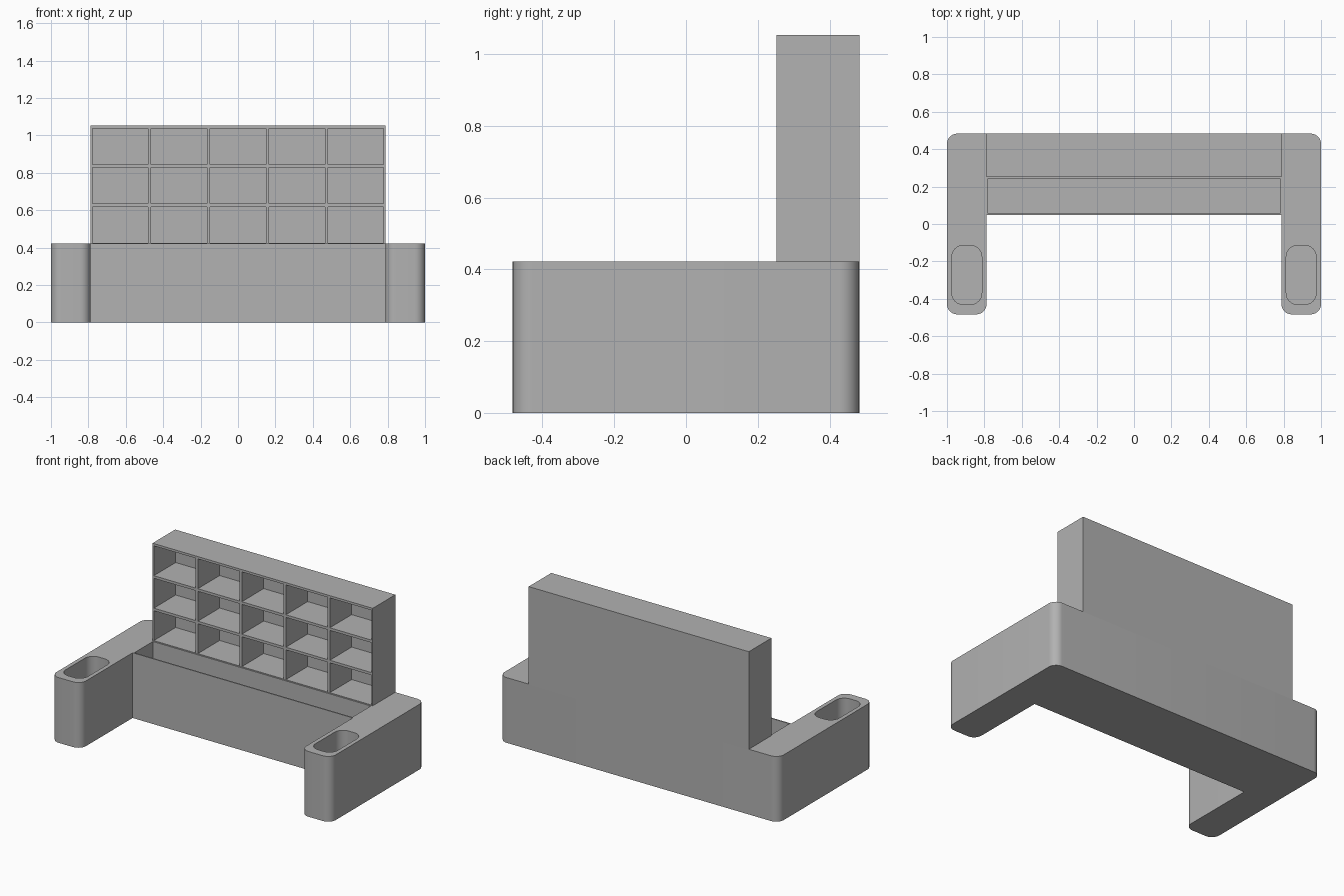
import bpy, bmesh, math

if "Cube" in bpy.data.objects:
    bpy.data.objects.remove(bpy.data.objects["Cube"], do_unlink=True)

GREY = 0.445
grey = bpy.data.materials.new("plain grey")
grey.use_nodes = True
grey.diffuse_color = (GREY, GREY, GREY, 1)
grey.node_tree.nodes["Principled BSDF"].inputs["Base Color"].default_value = (GREY, GREY, GREY, 1)

# Main sizes
W, D, H, TOP = 1.0, 0.483, 0.422, 1.053   # half width, half depth, base height, shelf top
INNER, LIP = 0.788, 0.048                 # inner face of arms, front of the middle section
SHELF_Y, WALL = 0.252, 0.008
R = 0.055


def outline(corners, steps=10):
    """Turn (x, y, radius) corners into a polygon with rounded corners."""
    pts = []
    for i, (x, y, r) in enumerate(corners):
        if r == 0:
            pts.append((x, y))
            continue
        px, py, _ = corners[i - 1]
        nx, ny, _ = corners[(i + 1) % len(corners)]
        lp, ln = math.hypot(px - x, py - y), math.hypot(nx - x, ny - y)
        ax, ay = (px - x) / lp * r, (py - y) / lp * r
        bx, by = (nx - x) / ln * r, (ny - y) / ln * r
        for k in range(steps + 1):
            t = k / steps * math.pi / 2
            s, c = 1 - math.sin(t), 1 - math.cos(t)
            pts.append((x + ax * s + bx * c, y + ay * s + by * c))
    return pts


def add_prism(bm, pts, z0, z1):
    face = bm.faces.new([bm.verts.new((x, y, z0)) for x, y in pts])
    top = bmesh.ops.extrude_face_region(bm, geom=[face])["geom"]
    bmesh.ops.translate(bm, vec=(0, 0, z1 - z0),
                        verts=[v for v in top if isinstance(v, bmesh.types.BMVert)])


def rect(x0, x1, y0, y1, r=0):
    return outline([(x0, y0, r), (x1, y0, r), (x1, y1, r), (x0, y1, r)])


def make(name, prisms):
    bm = bmesh.new()
    for pts, z0, z1 in prisms:
        add_prism(bm, pts, z0, z1)
    bmesh.ops.recalc_face_normals(bm, faces=bm.faces)
    mesh = bpy.data.meshes.new(name)
    bm.to_mesh(mesh)
    bm.free()
    mesh.materials.append(grey)
    ob = bpy.data.objects.new(name, mesh)
    bpy.context.collection.objects.link(ob)
    return ob


def carve(ob, cutter):
    """Cut a shape out of an object, then shade it and drop the cutter."""
    mod = ob.modifiers.new("cut", 'BOOLEAN')
    mod.operation, mod.solver, mod.object = 'DIFFERENCE', 'EXACT', cutter
    bpy.ops.object.select_all(action='DESELECT')
    ob.select_set(True)
    bpy.context.view_layer.objects.active = ob
    bpy.ops.object.modifier_apply(modifier=mod.name)
    bpy.data.objects.remove(cutter, do_unlink=True)
    bpy.ops.object.shade_smooth_by_angle(angle=math.radians(30))


# Base: U-shaped body with rounded arms
body = outline([(-W, -D, R), (-INNER, -D, R), (-INNER, LIP, 0), (INNER, LIP, 0),
                (INNER, -D, R), (W, -D, R), (W, D, R), (-W, D, R)])
base = make("base", [(body, 0, H)])

# Storage trough in the middle and a rounded pocket in each arm
over = H + 0.1
holes = [(rect(-INNER + WALL, INNER - WALL, LIP + WALL, SHELF_Y - WALL), WALL, over)]
for side in (-1, 1):
    cx = side * 0.894
    holes.append((rect(cx - 0.08, cx + 0.08, -0.43, -0.115, 0.06), 0.08, over))
carve(base, make("base_cutter", holes))

# Shelf: a block with a grid of open compartments
shelf = make("shelf", [(rect(-INNER, INNER, SHELF_Y, D), H - 0.002, TOP)])
cells = []
for col in range(5):
    cx = (col - 2) * 0.315
    for row in range(3):
        z = H + 0.003 + row * 0.21
        cells.append((rect(cx - 0.149, cx + 0.149, SHELF_Y - 0.05, D - WALL), z, z + 0.193))
carve(shelf, make("shelf_cutter", cells))
